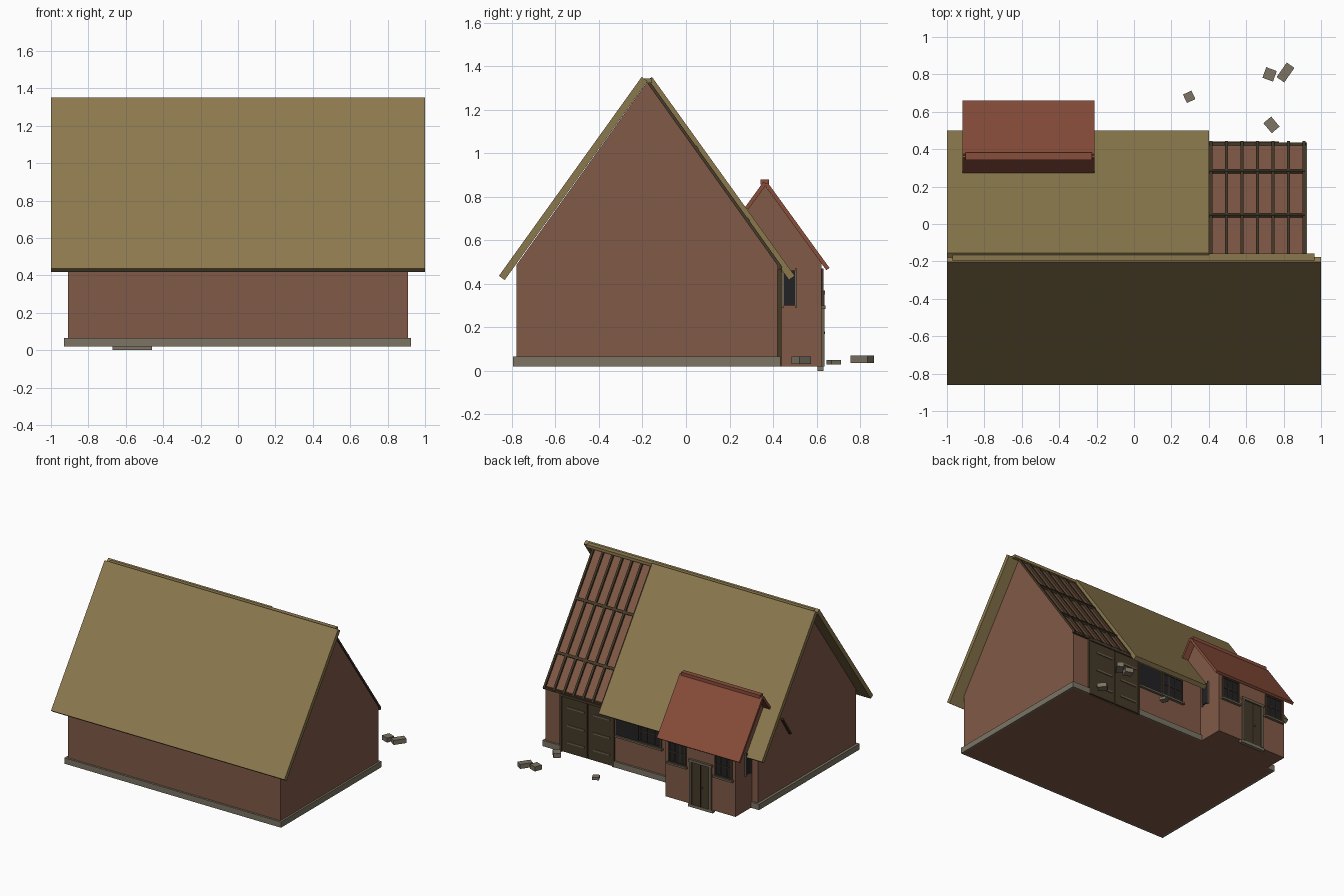
import bpy
import math
from mathutils import Vector

cube = bpy.data.objects.get("Cube")
if cube:
    bpy.data.objects.remove(cube, do_unlink=True)


def material(name, r, g, b):
    m = bpy.data.materials.new(name)
    m.use_nodes = True
    m.diffuse_color = (r, g, b, 1)
    bsdf = next(n for n in m.node_tree.nodes if n.type == 'BSDF_PRINCIPLED')
    bsdf.inputs["Base Color"].default_value = (r, g, b, 1)
    return m


BRICK = material("brick", .22, .1, .062)
THATCH = material("thatch", .26, .19, .076)
STONE = material("stone", .2, .174, .127)
TILE = material("tile", .25, .076, .043)
WOOD = material("dark_wood", .06, .042, .022)
TRIM = material("trim", .15, .12, .08)
GLASS = material("dark_glass", .016, .016, .018)


def prism(name, x0, x1, profile, mat):
    """Extrude a (y, z) outline along x."""
    n = len(profile)
    verts = [(x, y, z) for x in (x0, x1) for y, z in profile]
    faces = [tuple(range(n))[::-1], tuple(range(n, 2 * n))]
    faces += [(i, (i + 1) % n, n + (i + 1) % n, n + i) for i in range(n)]
    mesh = bpy.data.meshes.new(name)
    mesh.from_pydata(verts, [], faces)
    mesh.materials.append(mat)
    obj = bpy.data.objects.new(name, mesh)
    bpy.context.collection.objects.link(obj)
    return obj


def box(name, x0, x1, y0, y1, z0, z1, mat):
    return prism(name, x0, x1, [(y0, z0), (y1, z0), (y1, z1), (y0, z1)], mat)


def slab(name, x0, x1, a, b, t, mat):
    """Sloping board whose underside runs from a to b, thickened upwards."""
    a, b = Vector(a), Vector(b)
    d = (b - a).normalized()
    n = Vector((-d.y, d.x))
    if n.y < 0:
        n = -n
    outline = [a, b, b + n * t, a + n * t]
    if (b - a).cross(n) < 0:
        outline.reverse()
    return prism(name, x0, x1, [tuple(p) for p in outline], mat)


# Main house body
AXIS, APEX, EAVE = -.18, 1.325, .485
BACK = .42
prism("house_walls", -.91, .91,
      [(-.78, .02), (BACK, .02), (BACK, EAVE), (AXIS, APEX), (-.78, EAVE)], BRICK)

# Stone plinth, left open at the barn doors
box("plinth_front", -.93, .925, -.795, -.78, .02, .065, STONE)
for name, x0, x1 in (("plinth_right", -.93, -.91), ("plinth_left", .91, .925)):
    box(name, x0, x1, -.795, .435, .02, .065, STONE)
box("plinth_back_corner", .77, .925, BACK, .435, .02, .065, STONE)
box("plinth_back", -.26, .32, BACK, .435, .02, .065, STONE)
box("plinth_back_end", -.93, -.86, BACK, .435, .02, .065, STONE)

# Thatched roof and ridge board
slab("front_thatch", -1, 1, (-.833, .417), (-.177, 1.331), .033, THATCH)
slab("back_thatch", -1, .4, (.473, .417), (-.183, 1.331), .033, THATCH)
box("ridge_board", -.97, .965, -.203, -.157, 1.322, 1.344, THATCH)

# Bare rafters and battens
SLOPE = (APEX - EAVE) / (BACK - AXIS)


def on_slope(y):
    return (y, APEX - (y - AXIS) * SLOPE)


for i in range(7):
    x = .411 + i * .083
    slab(f"rafter_{i + 1}", x - .008, x + .008, on_slope(.432), on_slope(AXIS), .014, WOOD)
for i, y in enumerate((.275, .04)):
    slab(f"batten_{i + 1}", .4, .915, on_slope(y + .006), on_slope(y - .006), .017, WOOD)
box("wall_plate", .4, .92, BACK, .436, .465, .483, WOOD)

# Barn doors
for side, x0, x1 in (("right", .325, .537), ("left", .545, .76)):
    box(f"barn_door_{side}", x0, x1, BACK, .434, .025, .455, WOOD)
    for j, z in enumerate((.1, .23, .37)):
        box(f"barn_strap_{side}_{j}", x0 + .02, x1 - .05, .43, .44, z, z + .012, TRIM)
for x in (.312, .76):
    box("barn_door_post", x, x + .015, BACK, .438, .02, .465, WOOD)
box("barn_door_lintel", .312, .775, BACK, .442, .452, .472, WOOD)


def window(name, x0, x1, y, z0, z1):
    """Back-facing window with frame, glazing bars and sill."""
    box(f"{name}_pane", x0, x1, y - .01, y + .004, z0, z1, GLASS)
    w, f = .01, y + .01
    for x in (x0, x1 - w):
        box(f"{name}_jamb", x, x + w, y - .01, f, z0, z1, WOOD)
    for z in (z0, z1 - w):
        box(f"{name}_rail", x0, x1, y - .01, f, z, z + w, WOOD)
    for k in (1, 2):
        x = x0 + (x1 - x0) * k / 3
        box(f"{name}_bar", x - .003, x + .003, y, f - .002, z0, z1, WOOD)
    zm = (z0 + z1) / 2
    box(f"{name}_crossbar", x0, x1, y, f - .002, zm - .003, zm + .003, WOOD)
    box(f"{name}_sill", x0 - .01, x1 + .01, y - .01, y + .02, z0 - .015, z0, TRIM)


# Large back windows
window("house_window", -.09, .1, BACK, .27, .45)
box("dark_opening", .11, .3, BACK - .01, .426, .27, .45, GLASS)
box("opening_sill", .105, .305, BACK, .438, .255, .27, TRIM)

# Annex with its tiled roof
FACE = .622
prism("annex_walls", -.86, -.26,
      [(.2, .02), (FACE, .02), (FACE, .495), (.362, .852), (.2, .63)], BRICK)
slab("annex_back_tiles", -.917, -.21, (.645, .462), (.36, .855), .018, TILE)
slab("annex_front_tiles", -.917, -.21, (.285, .74), (.37, .857), .018, TILE)
box("annex_ridge_cap", -.9, -.225, .343, .382, .855, .88, TILE)
window("annex_window_left", -.44, -.29, FACE, .3, .47)
window("annex_window_right", -.835, -.685, FACE, .3, .47)

# Annex door, frame and step
box("annex_door", -.64, -.49, FACE, .628, .02, .35, WOOD)
box("annex_door_split", -.568, -.562, FACE, .632, .02, .35, GLASS)
for x in (-.66, -.49):
    box("annex_door_jamb", x, x + .02, FACE, .636, .02, .365, TRIM)
box("annex_door_head", -.665, -.465, FACE, .638, .35, .37, TRIM)
box("annex_step", -.67, -.46, .605, .632, 0, .02, STONE)
box("annex_door_knob", -.585, -.577, .628, .638, .17, .18, TRIM)

# Slim side lights of the annex
for x in (-.868, -.26):
    box("side_light", x, x + .008, .45, .5, .3, .46, GLASS)
    for y in (.44, .5):
        box("side_light_jamb", x - .002, x + .01, y, y + .01, .29, .47, TRIM)

# Strut on the right gable
slab("gable_strut", -.935, -.915, (.05, .46), (.15, .61), .012, WOOD)

# Loose stones behind the house
stones = ((.295, .68, .05, .05, .03, .02, 25), (.725, .8, .06, .06, .035, .035, -20),
          (.81, .81, .095, .05, .035, .035, 55), (.735, .53, .07, .055, .032, .033, -50))
for i, (x, y, w, d, z, h, angle) in enumerate(stones):
    s = box(f"loose_stone_{i + 1}", -w / 2, w / 2, -d / 2, d / 2, 0, h, STONE)
    s.location = (x, y, z)
    s.rotation_euler.z = math.radians(angle)
